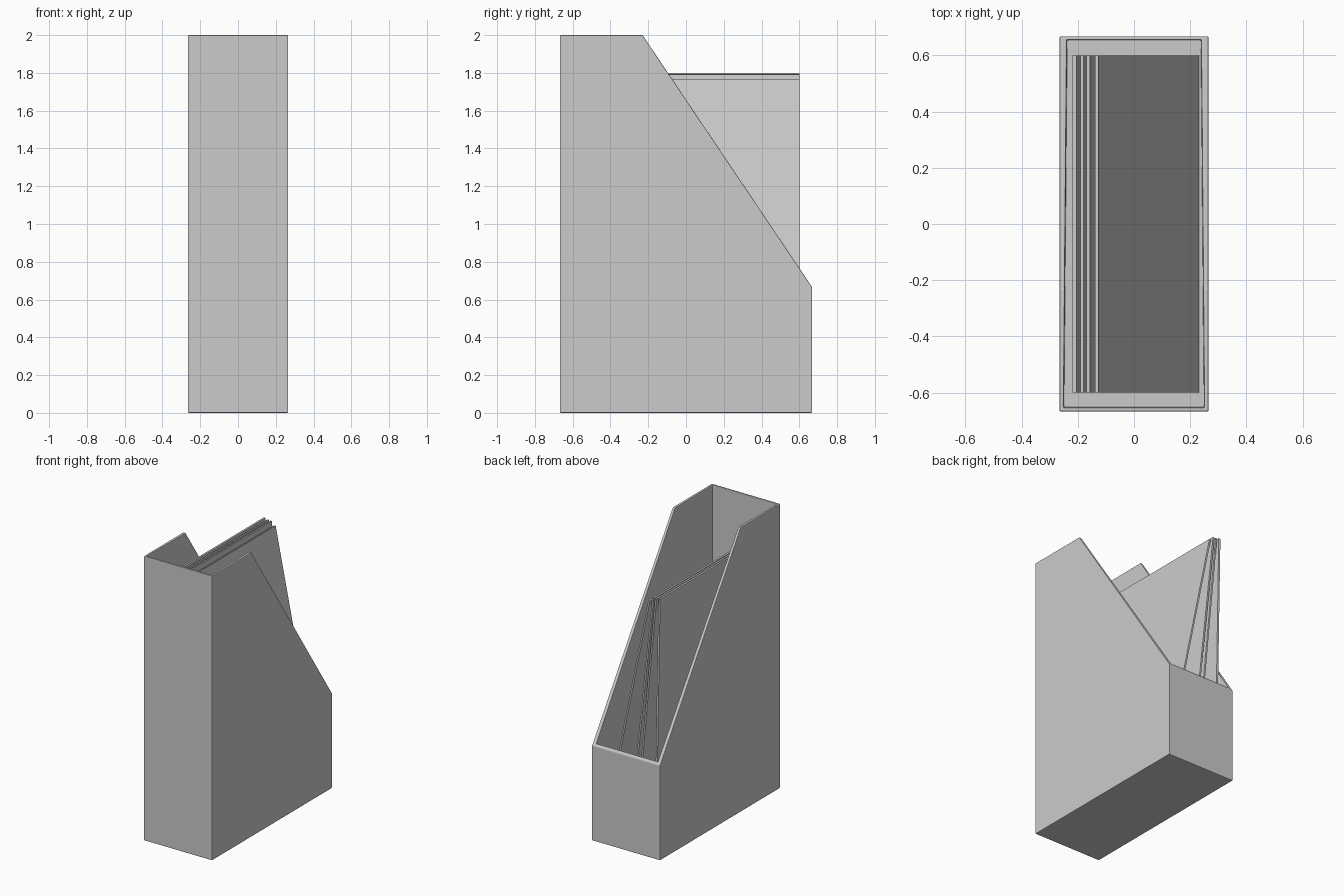
import bpy, bmesh
from mathutils import Vector

if "Cube" in bpy.data.objects:
    bpy.data.objects.remove(bpy.data.objects["Cube"])


def prism(name, points, offset):
    """Closed solid: a flat outline swept along an offset vector."""
    bm = bmesh.new()
    low = [bm.verts.new(p) for p in points]
    high = [bm.verts.new(Vector(p) + Vector(offset)) for p in points]
    bm.faces.new(low)
    bm.faces.new(high)
    n = len(points)
    for i in range(n):
        j = (i + 1) % n
        bm.faces.new((low[i], low[j], high[j], high[i]))
    bmesh.ops.recalc_face_normals(bm, faces=bm.faces)
    mesh = bpy.data.meshes.new(name)
    bm.to_mesh(mesh)
    bm.free()
    obj = bpy.data.objects.new(name, mesh)
    bpy.context.collection.objects.link(obj)
    return obj


# Magazine holder: side profile with the sloped cut, swept across the width
W, D, FLOOR = 0.265, 0.667, 0.02
profile = [(-D, 0), (D, 0), (D, 0.667), (-0.23, 2), (-D, 2)]
holder = prism("magazine_holder", [(-W, y, z) for y, z in profile], (2 * W, 0, 0))

# Slightly tapered cavity, open at the top and along the slope
cavity = prism("cavity_cutter",
               [(-0.25, -0.653, FLOOR), (0.25, -0.653, FLOOR),
                (0.239, 0.655, FLOOR), (-0.239, 0.655, FLOOR)], (0, 0, 2.2))
cavity.hide_render = True
cavity.hide_set(True)

cut = holder.modifiers.new("hollow", 'BOOLEAN')
cut.operation = 'DIFFERENCE'
cut.object = cavity
cut.solver = 'EXACT'

# Softened edges
bev = holder.modifiers.new("soft_edges", 'BEVEL')
bev.width = 0.004
bev.segments = 2
bev.limit_method = 'ANGLE'

# Magazines leaning against the left wall: (bottom x, top x, thickness)
LENGTH = 1.78
for i, (xb, xt, t) in enumerate([(0.225, -0.133, 0.012), (0.025, -0.163, 0.012),
                                 (-0.018, -0.185, 0.012), (-0.18, -0.212, 0.014)]):
    axis = Vector((xt - xb, 0, (LENGTH ** 2 - (xt - xb) ** 2) ** 0.5))
    side = Vector((axis.z, 0, -axis.x)).normalized() * t / 2
    base = Vector((xb, -0.6, FLOOR + abs(side.z)))
    prism(f"magazine_{i + 1}",
          [base - side, base + side, base + side + axis, base - side + axis],
          (0, 1.2, 0))
